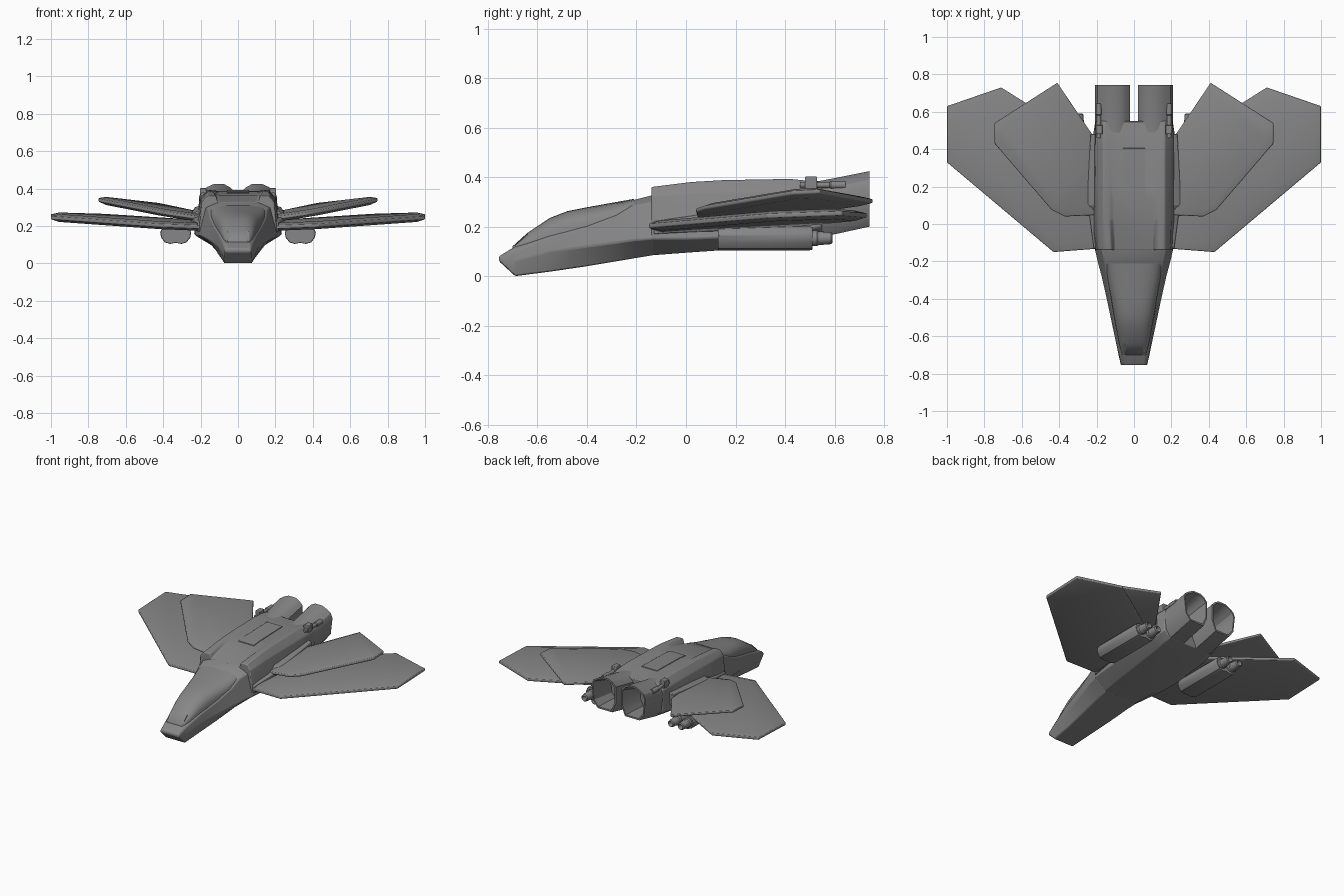
import bpy, bmesh, math

if "Cube" in bpy.data.objects:
    bpy.data.objects.remove(bpy.data.objects["Cube"])

grey = bpy.data.materials.new("dark_grey")
grey.diffuse_color = (.24, .24, .24, 1)
grey.use_nodes = True
grey.node_tree.nodes["Principled BSDF"].inputs["Base Color"].default_value = grey.diffuse_color


def finish(name, bm, mirror=False, bevel=0, angle=32):
    bmesh.ops.recalc_face_normals(bm, faces=bm.faces[:])
    me = bpy.data.meshes.new(name)
    bm.to_mesh(me)
    bm.free()
    me.polygons.foreach_set("use_smooth", [True] * len(me.polygons))
    me.set_sharp_from_angle(angle=math.radians(angle))
    me.materials.append(grey)
    ob = bpy.data.objects.new(name, me)
    bpy.context.scene.collection.objects.link(ob)
    if bevel:
        m = ob.modifiers.new("Bevel", 'BEVEL')
        m.width, m.segments = bevel, 2
        m.limit_method, m.angle_limit = 'ANGLE', math.radians(25)
    if mirror:
        ob.modifiers.new("Mirror", 'MIRROR')
    return ob


def loft(name, rings, **kw):
    """Skin a list of equal-length point rings and cap both ends."""
    bm = bmesh.new()
    vs = [[bm.verts.new(p) for p in r] for r in rings]
    n = len(rings[0])
    for a, b in zip(vs, vs[1:]):
        for i in range(n):
            bm.faces.new((a[i], a[(i + 1) % n], b[(i + 1) % n], b[i]))
    bm.faces.new(vs[0])
    bm.faces.new(vs[-1])
    return finish(name, bm, **kw)


def sym(y, half):
    """Closed symmetric ring from a right-hand half section, bottom to top."""
    return [(x, y, z) for x, z in half] + [(-x, y, z) for x, z in reversed(half)]


def box(name, x, y, z, **kw):
    ring = lambda yy: [(x[0], yy, z[0]), (x[1], yy, z[0]), (x[1], yy, z[1]), (x[0], yy, z[1])]
    return loft(name, [ring(y[0]), ring(y[1])], **kw)


def tube(name, x, z, stations, n=16, **kw):
    """Round part along y; stations are (y, radius)."""
    return loft(name, [[(x + r * math.cos(2 * math.pi * i / n), y,
                         z + r * math.sin(2 * math.pi * i / n)) for i in range(n)]
                       for y, r in stations], **kw)


def wing(name, outline, plane, edge, swell, inset):
    """Flat plate with thin rim and thicker middle, lying in a tilted plane."""
    bm = bmesh.new()
    lo = [bm.verts.new((x, y, -edge)) for x, y in outline]
    hi = [bm.verts.new((x, y, edge)) for x, y in outline]
    n = len(outline)
    caps = [bm.faces.new(lo[::-1]), bm.faces.new(hi)]
    for i in range(n):
        j = (i + 1) % n
        bm.faces.new((lo[i], lo[j], hi[j], hi[i]))
    bmesh.ops.recalc_face_normals(bm, faces=bm.faces[:])
    for f in caps:
        bmesh.ops.inset_region(bm, faces=[f], thickness=inset, depth=swell, use_even_offset=True)
    for v in bm.verts:
        v.co.z += plane[0] + plane[1] * v.co.x + plane[2] * v.co.y
    return finish(name, bm, mirror=True, angle=40, bevel=.004)


# Nose hull: y, then bottom edge, chine, canopy rail, top edge
nose = [
    (-.755, (.066, .06), (.07, .066), (.07, .074), (.06, .08)),
    (-.69, (.075, .0), (.085, .06), (.08, .105), (.065, .12)),
    (-.55, (.085, .018), (.115, .10), (.104, .160), (.07, .168)),
    (-.40, (.10, .040), (.147, .12), (.130, .200), (.08, .21)),
    (-.28, (.11, .060), (.174, .135), (.150, .245), (.09, .255)),
    (-.21, (.115, .072), (.193, .145), (.158, .285), (.10, .308)),
    (-.13, (.122, .085), (.212, .15), (.174, .300), (.11, .328)),
]
loft("nose_hull", [sym(r[0], r[1:]) for r in nose], bevel=.006)

# Canopy: y, half width, base z, top z; squarish arch section
canopy = [(-.70, .064, .11, .121), (-.64, .080, .130, .175), (-.55, .097, .155, .235),
          (-.48, .110, .172, .262), (-.40, .123, .193, .278), (-.30, .141, .225, .296),
          (-.21, .150, .272, .312)]


def arch(y, w, zb, zt, n=14):
    pts = []
    for i in range(n + 1):
        a = math.pi * i / n
        c, s = math.cos(a), math.sin(a)
        pts.append((math.copysign(abs(c) ** .75, c) * w, y, zb + (zt - zb) * abs(s) ** .75))
    return pts


loft("canopy", [arch(*c) for c in canopy], angle=50)

# Main body: bottom edge, chine, shoulder, outer ridge, inner deck edge
body = [
    (-.14, (.120, .084), (.209, .15), (.195, .325), (.165, .36), (.118, .36), (.108, .326)),
    (.02, (.14, .096), (.23, .15), (.199, .335), (.165, .380), (.13, .380), (.11, .365)),
    (.15, (.15, .105), (.235, .155), (.202, .34), (.165, .388), (.13, .386), (.11, .38)),
    (.42, (.155, .138), (.228, .18), (.206, .345), (.165, .393), (.13, .39), (.11, .387)),
    (.50, (.16, .150), (.215, .19), (.206, .345), (.165, .385), (.13, .382), (.11, .378)),
    (.55, (.16, .158), (.207, .20), (.206, .345), (.16, .380), (.13, .378), (.11, .374)),
]
loft("main_body", [sym(r[0], r[1:]) for r in body], bevel=.006)

# Twin hollow engine nozzles
sect = [(.05, .0), (.16, .0), (.195, .2), (.208, .70), (.195, .84), (.165, .93), (.13, 1.0),
        (.075, 1.0), (.045, .93), (.021, .82), (.021, .3)]


def nozzle_ring(y, zb, zt, k=1.0):
    cx, cz = .115, (zb + zt) / 2
    return [(cx + (x - cx) * k, y, cz + (zb + (zt - zb) * t - cz) * k) for x, t in sect]


loft("engine_nozzle", [nozzle_ring(.45, .16, .375), nozzle_ring(.55, .158, .386),
                       nozzle_ring(.742, .20, .424), nozzle_ring(.742, .20, .424, .9),
                       nozzle_ring(.57, .18, .39, .7)], mirror=True)

# Wings
wing("lower_wing", [(.17, -.13), (.43, -.15), (1.0, .33), (1.0, .63), (.71, .73), (.17, .39)],
     (.19, .042, .035), .008, .013, .045)
wing("upper_wing", [(.17, .05), (.37, .04), (.44, .075), (.745, .43), (.745, .54), (.41, .755), (.17, .40)],
     (.21, .145, .045), .007, .013, .04)

# Wing root fairings
loft("root_fairing", [[(.17, y, z - h), (w, y, z - h), (w, y, z + h * .6), (.17, y, z + h)]
                      for y, w, z, h in ((-.13, .215, .2, .03), (.06, .24, .22, .04),
                                         (.10, .252, .235, .055), (.48, .232, .27, .05))],
     mirror=True, bevel=.004)

# Underwing pods: flat-topped rounded body and paired thrusters
pod_half = [(0, .110), (.03, .104), (.058, .112), (.078, .138), (.083, .165), (.075, .185), (.055, .2)]


def pod_ring(y, k=1.0):
    half = [(x * k, .155 + (z - .155) * k) for x, z in pod_half]
    return [(.333 + x, y, z) for x, z in half] + [(.333 - x, y, z) for x, z in reversed(half[1:])]


loft("weapon_pod", [pod_ring(.13, .96), pod_ring(.135), pod_ring(.50), pod_ring(.51, .95)], mirror=True)
box("pod_pylon", (.29, .376), (.15, .46), (.18, .215), mirror=True)
for side, x in (("inner", .295), ("outer", .371)):
    tube("pod_thruster_" + side, x, .153, [(.48, .032), (.53, .032), (.535, .028), (.585, .024),
                                           (.592, .018), (.56, .014)], mirror=True)

# Dorsal hatch, slightly proud of the deck
loft("dorsal_hatch", [[(-.06, y, .35), (.06, y, .35), (.06, y, z), (-.06, y, z)]
                      for y, z in ((.09, .378), (.16, .385), (.405, .391))], bevel=.002)

# Small shoulder fittings beside the nozzles
box("shoulder_mount", (.168, .203), (.48, .53), (.35, .402), mirror=True, bevel=.004)
tube("shoulder_barrel", .188, .368, [(.46, .012), (.58, .012), (.585, .016), (.645, .016)], n=12, mirror=True)

# Nose sensor strips
for side, x in (("inner", .022), ("outer", .05)):
    loft("nose_sensor_" + side,
         [[(x - .008, y, z - .02), (x + .008, y, z - .02), (x + .008, y, z), (x - .008, y, z)]
          for y, z in ((-.69, .126), (-.64, .172))], mirror=True)
